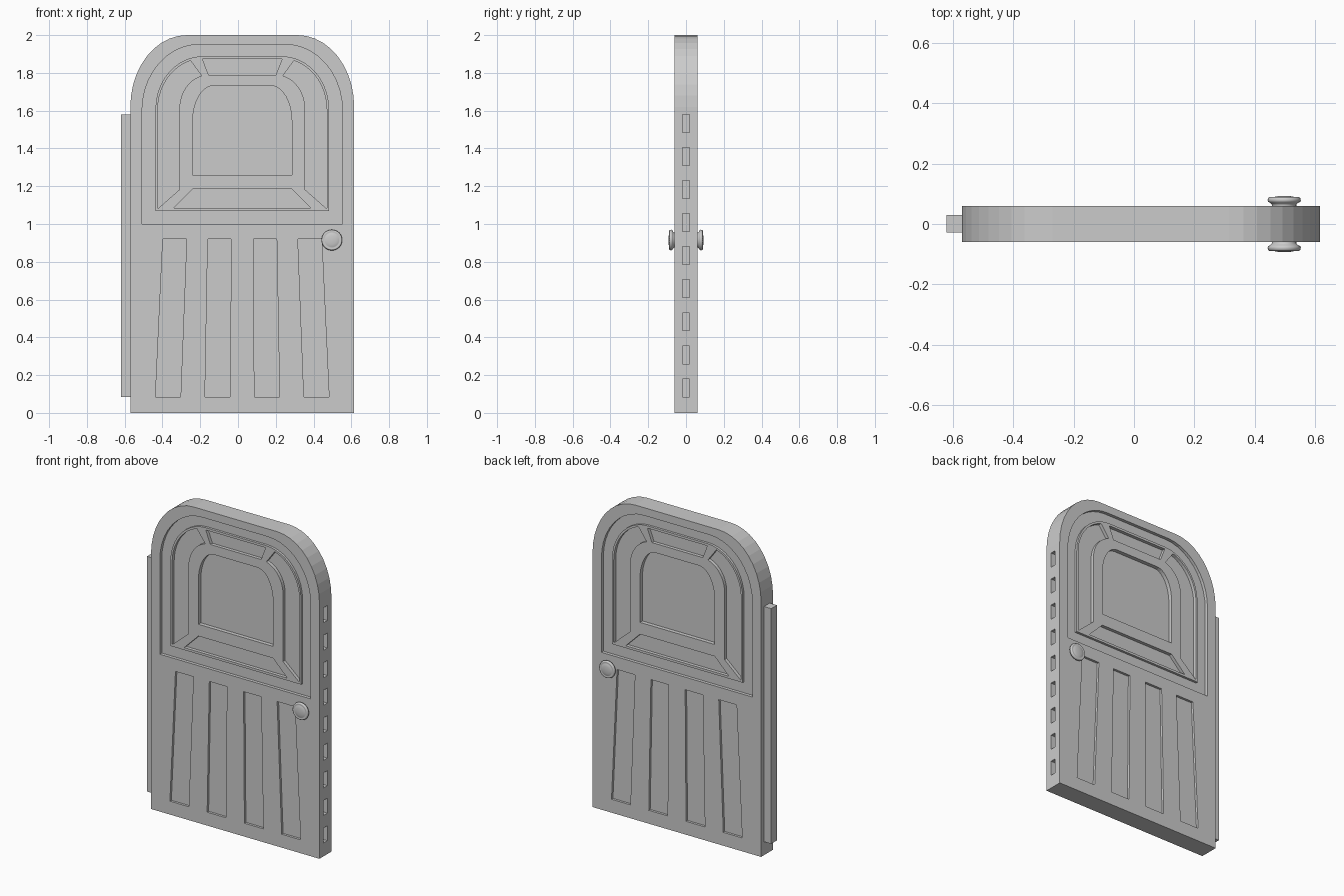
import bpy, bmesh, math
from mathutils import Matrix

if "Cube" in bpy.data.objects:
    bpy.data.objects.remove(bpy.data.objects["Cube"])

CX = 0.0225   # mirror axis of the door leaf
SEG = 10      # segments per rounded corner


def corner(x0, z1, rx, rz, end=90):
    """Left rounded corner, from the side (180 deg) up to the given angle."""
    pts = []
    for i in range(SEG + 1):
        t = math.radians(180 + (end - 180) * i / SEG)
        pts.append((x0 + rx + rx * math.cos(t), z1 - rz + rz * math.sin(t)))
    return pts


def mirror(pts):
    return [(2 * CX - x, z) for x, z in reversed(pts)]


def arch(x0, z0, z1, rx, rz):
    half = [(x0, z0)] + corner(x0, z1, rx, rz)
    return half + mirror(half)


def prisms(name, items):
    """One object from several (outline in xz, y0, y1) extrusions."""
    bm = bmesh.new()
    for pts, y0, y1 in items:
        f = bm.faces.new([bm.verts.new((x, y0, z)) for x, z in pts])
        ext = bmesh.ops.extrude_face_region(bm, geom=[f])["geom"]
        vs = [v for v in ext if isinstance(v, bmesh.types.BMVert)]
        bmesh.ops.translate(bm, verts=vs, vec=(0, y1 - y0, 0))
    bmesh.ops.recalc_face_normals(bm, faces=bm.faces[:])
    me = bpy.data.meshes.new(name)
    bm.to_mesh(me)
    bm.free()
    ob = bpy.data.objects.new(name, me)
    bpy.context.collection.objects.link(ob)
    return ob


def boolean(target, tool, op):
    m = target.modifiers.new(tool.name, 'BOOLEAN')
    m.operation, m.object, m.solver = op, tool, 'EXACT'
    bpy.context.view_layer.objects.active = target
    bpy.ops.object.modifier_apply(modifier=m.name)
    bpy.data.objects.remove(tool)


def both_faces(outlines, depth):
    """Cutter items sinking the outlines to |y| = depth on front and back."""
    return [(o, s * depth, s * 0.1) for o in outlines for s in (-1, 1)]


def box(x0, x1, z0, z1):
    return [(x0, z0), (x1, z0), (x1, z1), (x0, z1)]


# Door leaf with rounded top
door = prisms("door_leaf", [(arch(-0.57, 0, 2, 0.30, 0.38), -0.06, 0.06)])

# Arched recess in the upper half, then the raised window frame inside it
boolean(door, prisms("recess", both_faces([arch(-0.508, 1.0, 1.95, 0.30, 0.35)], 0.04)), 'DIFFERENCE')
boolean(door, prisms("window_frame", [(arch(-0.437, 1.07, 1.888, 0.25, 0.28), -0.055, 0.055)]), 'UNION')

# Four sunken panels separated by diagonal ribs
left = ([(-0.42, 1.085), (-0.31, 1.182)]
        + corner(-0.31, 1.79, 0.155, 0.18, 104)
        + corner(-0.425, 1.875, 0.24, 0.27, 106)[::-1]
        + [(-0.425, 1.085)])
top = [(-0.188, 1.873), (-0.156, 1.79)]
bottom = [(-0.34, 1.085), (-0.24, 1.185)]
panels = [left, mirror(left), top + mirror(top), bottom + mirror(bottom)]
boolean(door, prisms("panels", both_faces(panels, 0.034)), 'DIFFERENCE')

# Central window recess
boolean(door, prisms("window", both_faces([arch(-0.24, 1.26, 1.732, 0.11, 0.19)], 0.03)), 'DIFFERENCE')

# Splayed slat recesses in the lower half
s1 = [(-0.437, 0.085), (-0.304, 0.085), (-0.272, 0.92), (-0.398, 0.92)]
s2 = [(-0.175, 0.085), (-0.042, 0.085), (-0.036, 0.92), (-0.16, 0.92)]
boolean(door, prisms("slats", both_faces([s1, s2, mirror(s1), mirror(s2)], 0.045)), 'DIFFERENCE')

# Row of slots in the latch edge
slots = [(box(0.58, 0.7, 0.085 + 0.175 * i, 0.18 + 0.175 * i), -0.019, 0.019) for i in range(9)]
boolean(door, prisms("slots", slots), 'DIFFERENCE')

# Hinge strip on the other edge
prisms("hinge_strip", [(box(-0.62, -0.57, 0.085, 1.58), -0.028, 0.03)])

# Turned knobs on both faces: (radius, distance from the door's middle plane)
profile = [(0.040, 0.058), (0.040, 0.064), (0.045, 0.069), (0.053, 0.073), (0.055, 0.079),
           (0.053, 0.086), (0.048, 0.090), (0.043, 0.086), (0.037, 0.089), (0.022, 0.092), (0, 0.093)]
for name, s in (("front_knob", -1), ("back_knob", 1)):
    bm = bmesh.new()
    vs = [bm.verts.new((r, s * y, 0)) for r, y in profile]
    es = [bm.edges.new(p) for p in zip(vs, vs[1:])]
    bmesh.ops.spin(bm, geom=vs + es, cent=(0, 0, 0), axis=(0, 1, 0), angle=math.tau, steps=32)
    bmesh.ops.remove_doubles(bm, verts=bm.verts[:], dist=1e-5)
    bmesh.ops.recalc_face_normals(bm, faces=bm.faces[:])
    bmesh.ops.transform(bm, matrix=Matrix.Translation((0.497, 0, 0.915)), verts=bm.verts[:])
    me = bpy.data.meshes.new(name)
    bm.to_mesh(me)
    bm.free()
    # Make the outer cap face away from the door
    tip = max(me.polygons, key=lambda p: abs(p.center.y))
    if tip.normal.y * s < 0:
        me.flip_normals()
    me.shade_smooth()
    bpy.context.collection.objects.link(bpy.data.objects.new(name, me))
